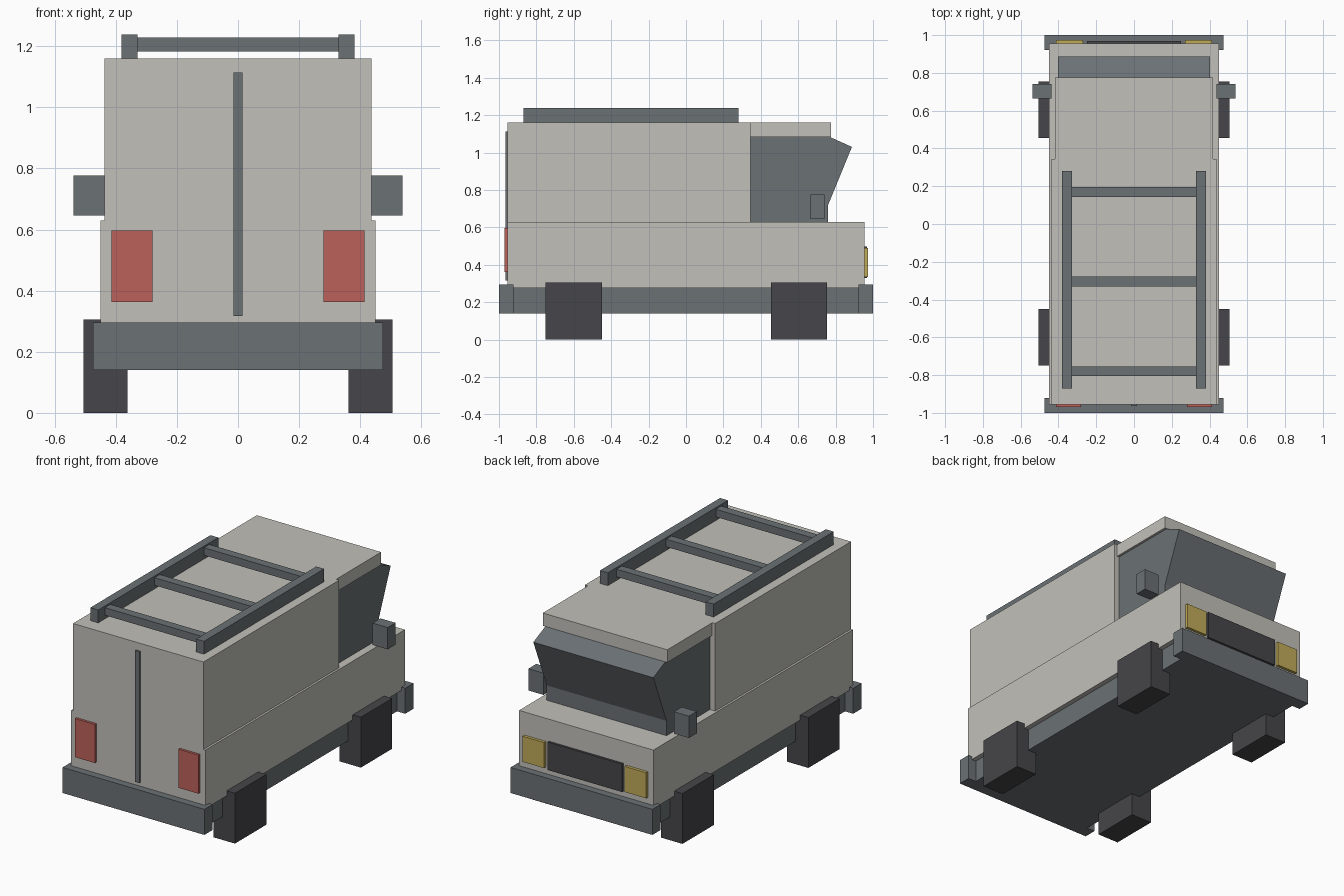
import bpy

cube = bpy.data.objects.get("Cube")
if cube:
    bpy.data.objects.remove(cube, do_unlink=True)


def material(name, rgb):
    m = bpy.data.materials.new(name)
    m.use_nodes = True
    color = (*rgb, 1)
    m.diffuse_color = color
    m.node_tree.nodes["Principled BSDF"].inputs["Base Color"].default_value = color
    return m


beige = material("beige paint", (0.54, 0.53, 0.49))
grey = material("slate grey", (0.147, 0.165, 0.178))
dark = material("dark rubber", (0.061, 0.06, 0.067))
red = material("tail light red", (0.50, 0.12, 0.105))
yellow = material("headlight yellow", (0.53, 0.41, 0.10))


def prism(name, profile, x0, x1, mat):
    """Extrude a (y, z) outline, counter-clockwise seen from +x, from x0 to x1."""
    n = len(profile)
    verts = [(x, y, z) for x in (x0, x1) for y, z in profile]
    faces = [tuple(reversed(range(n))), tuple(range(n, 2 * n))]
    faces += [(i, (i + 1) % n, n + (i + 1) % n, n + i) for i in range(n)]
    mesh = bpy.data.meshes.new(name)
    mesh.from_pydata(verts, [], faces)
    mesh.materials.append(mat)
    obj = bpy.data.objects.new(name, mesh)
    bpy.context.collection.objects.link(obj)
    return obj


def box(name, x, y, z, mat):
    return prism(name, [(y[0], z[0]), (y[1], z[0]), (y[1], z[1]), (y[0], z[1])],
                 x[0], x[1], mat)


def pair(name, x, y, z, mat):
    box("left_" + name, x, y, z, mat)
    box("right_" + name, (-x[1], -x[0]), y, z, mat)


# Body shell
box("lower_body", (-0.45, 0.45), (-0.955, 0.955), (0.275, 0.63), beige)
box("cargo_body", (-0.437, 0.437), (-0.955, 0.345), (0.63, 1.16), beige)
box("cab_roof", (-0.417, 0.417), (0.345, 0.775), (1.083, 1.16), beige)

# Cab glass with a windscreen that leans outwards
prism("cab_glass", [(0.345, 0.63), (0.76, 0.63), (0.76, 0.72), (0.887, 1.03),
                    (0.77, 1.083), (0.345, 1.083)], -0.402, 0.402, grey)

# Chassis and bumpers
box("chassis", (-0.42, 0.42), (-0.925, 0.925), (0.14, 0.275), grey)
box("tail_bumper", (-0.475, 0.475), (-1.0, -0.922), (0.14, 0.295), grey)
box("nose_bumper", (-0.475, 0.475), (0.922, 1.0), (0.14, 0.295), grey)

# Square wheels
for name, y in (("tail_wheel", -0.6), ("nose_wheel", 0.605)):
    pair(name, (0.362, 0.505), (y - 0.15, y + 0.15), (0, 0.305), dark)

# Lights, grille, mirrors and door seam
pair("tail_light", (0.28, 0.414), (-0.97, -0.95), (0.362, 0.596), red)
pair("headlight", (0.27, 0.414), (0.95, 0.973), (0.335, 0.49), yellow)
box("grille", (-0.25, 0.25), (0.95, 0.969), (0.328, 0.497), dark)
pair("mirror", (0.437, 0.538), (0.665, 0.74), (0.645, 0.777), grey)
box("door_seam", (-0.015, 0.015), (-0.964, -0.95), (0.317, 1.113), grey)

# Roof rack
pair("rack_rail", (0.328, 0.381), (-0.87, 0.28), (1.16, 1.238), grey)
for i, y in enumerate((-0.78, -0.305, 0.17)):
    box(f"rack_bar_{i + 1}", (-0.328, 0.328), (y - 0.026, y + 0.026), (1.182, 1.228), grey)
